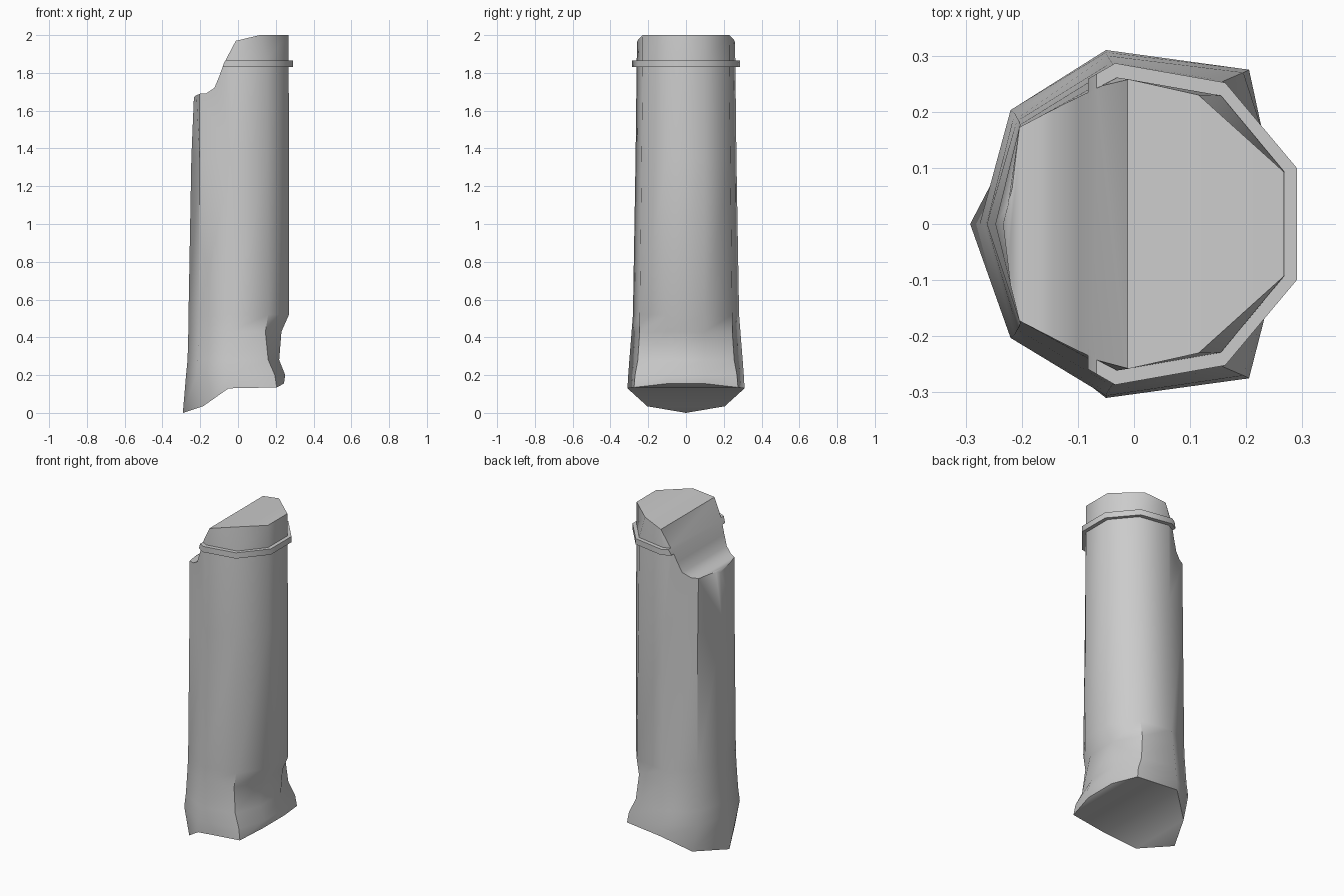
import bpy, math

if "Cube" in bpy.data.objects:
    bpy.data.objects.remove(bpy.data.objects["Cube"])


def make_object(name, verts, faces):
    mesh = bpy.data.meshes.new(name)
    mesh.from_pydata(verts, [], faces)
    mesh.update()
    obj = bpy.data.objects.new(name, mesh)
    bpy.context.collection.objects.link(obj)
    return obj


def full_ring(half):
    """Mirror four side points around the single point on the back."""
    return half + [(x, -y, z) for x, y, z in reversed(half[:-1])]


def level(z, *points):
    return full_ring([(x, y, z) for x, y in points])


def bridge(a, b, n):
    """Quads between two rings starting at vertex a and b."""
    return [(a + i, a + (i + 1) % n, b + (i + 1) % n, b + i) for i in range(n)]


N = 9

# Main body: nine-sided tapering grip, pinched near the slanted foot
rings = [
    full_ring([(.243, .10, .155), (.205, .275, .135), (-.05, .31, .13),
               (-.185, .205, .035), (-.292, 0, 0)]),
    level(.2, (.25, .10), (.195, .27), (-.05, .306), (-.22, .203), (-.275, 0)),
    level(.28, (.218, .10), (.16, .255), (-.048, .30), (-.213, .197), (-.267, 0)),
    level(.43, (.23, .10), (.145, .245), (-.04, .288), (-.208, .188), (-.263, 0)),
    level(.52, (.27, .097), (.16, .245), (-.035, .281), (-.206, .185), (-.262, 0)),
    level(1.35, (.27, .095), (.156, .235), (-.032, .267), (-.203, .177), (-.247, 0)),
    level(1.87, (.268, .093), (.155, .229), (-.03, .261), (-.205, .17), (-.225, 0)),
    full_ring([(.267, .093, 2), (.115, .23, 2), (-.01, .258, 1.97),
               (-.2, .168, 1.97), (-.225, 0, 1.97)]),
]
faces = []
for k in range(len(rings) - 1):
    faces += bridge(k * N, (k + 1) * N, N)
# Strip caps keep the mirrored pairs planar
for base, flip in ((0, True), ((len(rings) - 1) * N, False)):
    for i in range(4):
        cap = [i, i + 1, 7 - i, 8 - i] if i < 3 else [3, 4, 5]
        cap = [base + c for c in cap]
        faces.append(cap[::-1] if flip else cap)
body = make_object("grip_body", [v for r in rings for v in r], faces)


# Raised band around the neck
def nonagon(r, z):
    return [(.017 + r * math.cos(math.radians(20 + 40 * i)),
             r * math.sin(math.radians(20 + 40 * i)), z) for i in range(N)]


band_rings = [nonagon(.291, 1.83), nonagon(.291, 1.865),
              nonagon(.258, 1.865), nonagon(.258, 1.83)]
band = make_object("neck_band", [v for r in band_rings for v in r],
                   [f for k in range(4) for f in bridge(k * N, (k + 1) % 4 * N, N)])

# Cutter for the scooped notch at the top of the back
profile = [(-.5, 1.62), (-.245, 1.655), (-.225, 1.68), (-.2, 1.69), (-.168, 1.692), (-.125, 1.72),
           (-.1, 1.78), (-.075, 1.85), (-.012, 1.969), (.01, 2.2), (-.5, 2.2)]
P = len(profile)
cutter = make_object("notch_cutter",
                     [(x, y, z) for y in (-.5, .5) for x, z in profile],
                     bridge(0, P, P) + [tuple(range(P))[::-1], tuple(range(P, 2 * P))])
# Make the cutter normals consistently outward
import bmesh
for obj in (body, band, cutter):
    bm = bmesh.new()
    bm.from_mesh(obj.data)
    bmesh.ops.recalc_face_normals(bm, faces=bm.faces)
    bm.to_mesh(obj.data)
    bm.free()
cutter.hide_render = True

for obj in (body, band):
    bpy.ops.object.select_all(action='DESELECT')
    obj.select_set(True)
    bpy.context.view_layer.objects.active = obj
    mod = obj.modifiers.new("notch", 'BOOLEAN')
    mod.operation = 'DIFFERENCE'
    mod.solver = 'EXACT'
    mod.object = cutter
    bpy.ops.object.modifier_apply(modifier=mod.name)
    bpy.ops.object.shade_smooth_by_angle(angle=math.radians(46))
bpy.data.objects.remove(cutter)
